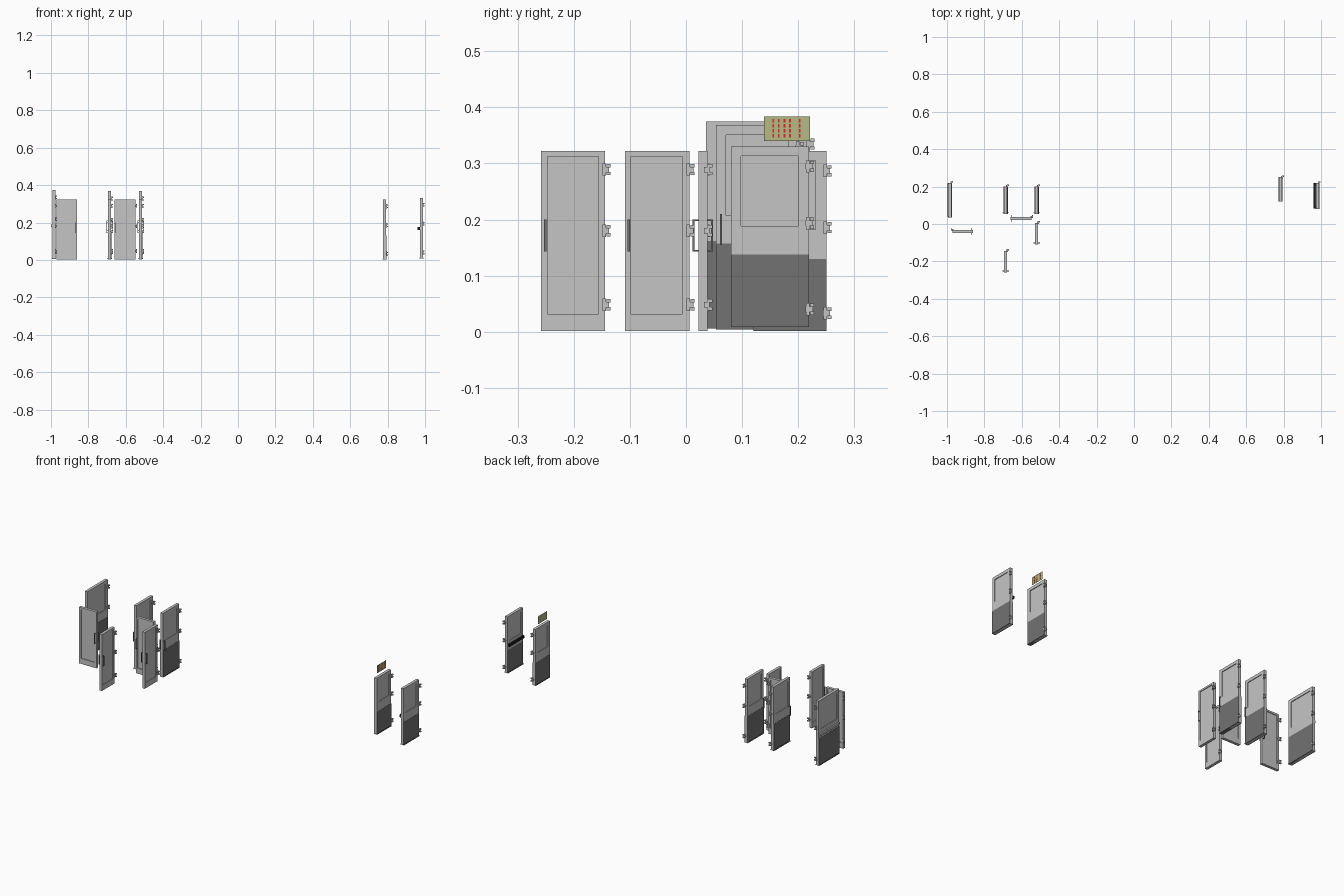
import bpy, bmesh
from mathutils import Vector

if "Cube" in bpy.data.objects:
    bpy.data.objects.remove(bpy.data.objects["Cube"])


def material(name, r, g, b):
    m = bpy.data.materials.new(name)
    m.diffuse_color = (r, g, b, 1)
    m.use_nodes = True
    m.node_tree.nodes["Principled BSDF"].inputs["Base Color"].default_value = m.diffuse_color
    return m


GREY = material("light_grey", 0.56, 0.56, 0.56)
DARK = material("dark_grey", 0.17, 0.17, 0.17)
BLACK = material("black", 0.01, 0.01, 0.01)
OLIVE = material("olive_card", 0.46, 0.49, 0.23)
RED = material("red", 0.75, 0.02, 0.02)
T = 0.008  # half door thickness


def finish(bm, name, mat, place):
    """Place a mesh given as (along door, across door, up) and make it an object."""
    for v in bm.verts:
        v.co = place(v.co)
    bmesh.ops.recalc_face_normals(bm, faces=bm.faces)
    me = bpy.data.meshes.new(name)
    bm.to_mesh(me)
    bm.free()
    me.materials.append(mat)
    ob = bpy.data.objects.new(name, me)
    bpy.context.collection.objects.link(ob)
    return ob


def add_box(bm, u0, u1, v0, v1, z0, z1):
    vs = bmesh.ops.create_cube(bm, size=1)["verts"]
    for v in vs:
        v.co = Vector(((u0 + u1) / 2 + v.co.x * (u1 - u0),
                       (v0 + v1) / 2 + v.co.y * (v1 - v0),
                       (z0 + z1) / 2 + v.co.z * (z1 - z0)))


def boxes(name, mat, place, items):
    bm = bmesh.new()
    for it in items:
        add_box(bm, *it)
    return finish(bm, name, mat, place)


def placer(axis, centre, sign=1):
    if axis == "y":                      # door runs along y, hinge side faces +x
        return lambda c: Vector((centre + c.y, c.x, c.z))
    return lambda c: Vector((sign * c.x, centre + c.y, c.z))


def frame(name, place, u0, u1, z0, z1, w):
    """Slab with a rectangular opening w = (u0, u1, z0, z1)."""
    bm = bmesh.new()

    def ring(a, b, c, d):
        return [bm.verts.new((u, -T, z)) for u, z in ((a, c), (b, c), (b, d), (a, d))]
    outer, inner = ring(u0, u1, z0, z1), ring(*w)
    for i in range(4):
        j = (i + 1) % 4
        bm.faces.new((outer[i], outer[j], inner[j], inner[i]))
    ext = bmesh.ops.extrude_face_region(bm, geom=bm.faces[:])
    for g in ext["geom"]:
        if isinstance(g, bmesh.types.BMVert):
            g.co.y = T
    finish(bm, name, GREY, place)


def hinges(name, place, edge, heights):
    items = []
    for z in heights:
        items.append((edge - 0.006, edge + 0.007, T - 0.006, T + 0.004, z - 0.005, z + 0.005))
        for s in (-1, 1):                # split knuckles
            items.append((edge - 0.005, edge + 0.001, T - 0.004, T + 0.004,
                          z + s * 0.008 - 0.003, z + s * 0.008 + 0.003))
            items.append((edge + 0.002, edge + 0.009, T, T + 0.009,
                          z + s * 0.007 - 0.003, z + s * 0.007 + 0.003))
    boxes(name, GREY, place, items)


def handles(name, place, u, z0, z1):
    items, w, out = [], 0.002, T + 0.01
    for s in (-1, 1):
        a, b = sorted((s * (out - 0.003), s * out))
        items.append((u - w, u + w, a, b, z0, z1))
        c, d = sorted((s * T, s * out))
        items.append((u - w, u + w, c, d, z0, z0 + 0.003))
        items.append((u - w, u + w, c, d, z1 - 0.003, z1))
    boxes(name, DARK, place, items)


def cabinet_door(name, place, u0, u1):
    """Small door with one tall recessed panel."""
    w = (u0 + 0.011, u1 - 0.012, 0.032, 0.312)
    frame(name + "_frame", place, u0, u1, 0.001, 0.322, w)
    boxes(name + "_panel", GREY, place, [(w[0], w[1], -0.004, 0.004, w[2], w[3])])
    hinges(name + "_hinges", place, u1, (0.289, 0.18, 0.048))
    handles(name + "_handles", place, u0 + 0.007, 0.143, 0.2)


def room_door(name, place, u0, u1, z0, z1, kick, win):
    """Large door with an upper window and dark kick plates."""
    w = (u0 + 0.018, u1 - 0.019, win, z1 - 0.017)
    frame(name + "_frame", place, u0, u1, z0, z1, w)
    boxes(name + "_window", GREY, place, [(w[0], w[1], -0.004, 0.004, w[2], w[3])])
    boxes(name + "_kick_plates", DARK, place,
          [(u0, u1, T, T + 0.001, z0, kick), (u0, u1, -T - 0.001, -T, z0, kick)])
    boxes(name + "_bottom_sweep", DARK, place,
          [(u0, u1, -T - 0.003, T + 0.003, z0, z0 + 0.005)])
    h = z1 - z0
    hinges(name + "_hinges", place, u1, (z0 + h * 0.89, z0 + h * 0.575, z0 + h * 0.1))


# Small cabinet doors
cabinet_door("left_door", placer("x", -0.040, -1), 0.86, 0.97)
cabinet_door("middle_door", placer("x", 0.030), -0.66, -0.548)
cabinet_door("inner_front_door", placer("y", -0.520), -0.109, 0.006)
cabinet_door("outer_front_door", placer("y", -0.686), -0.258, -0.144)

# Large room doors
for name, x in (("second_room_door", -0.686), ("third_room_door", -0.520)):
    p = placer("y", x)
    room_door(name, p, 0.0536, 0.201, 0.004, 0.368, 0.157, 0.207)
    handles(name + "_handles", p, 0.0625, 0.155, 0.21)

far = placer("y", -0.984)
room_door("wide_room_door", far, 0.036, 0.22, 0.006, 0.375, 0.162, 0.21)
boxes("wide_room_door_bar", GREY, far, [(0.04, 0.216, -T - 0.008, -T, 0.176, 0.188)])

room_door("sign_door", placer("y", 0.784), 0.12, 0.25, 0.001, 0.322, 0.13, 0.182)

exit_place = placer("y", 0.981)
room_door("exit_door", exit_place, 0.08, 0.219, 0.008, 0.33, 0.138, 0.188)
boxes("push_bar", BLACK, exit_place, [(0.082, 0.218, -T - 0.012, -T - 0.003, 0.161, 0.175),
                                      (0.082, 0.094, -T - 0.004, -T, 0.161, 0.175),
                                      (0.206, 0.218, -T - 0.004, -T, 0.161, 0.175)])

# Floating sign card with plain red dashes
sign = placer("y", 0.780)
boxes("sign_card", OLIVE, sign, [(0.139, 0.221, -0.0005, 0.0005, 0.34, 0.384)])
boxes("sign_dashes", RED, sign,
      [(y, y + 0.003, 0.0005, 0.001, z, z + 0.006)
       for y in (0.154, 0.164, 0.174, 0.184, 0.201) for z in (0.346, 0.355, 0.364, 0.373)])
